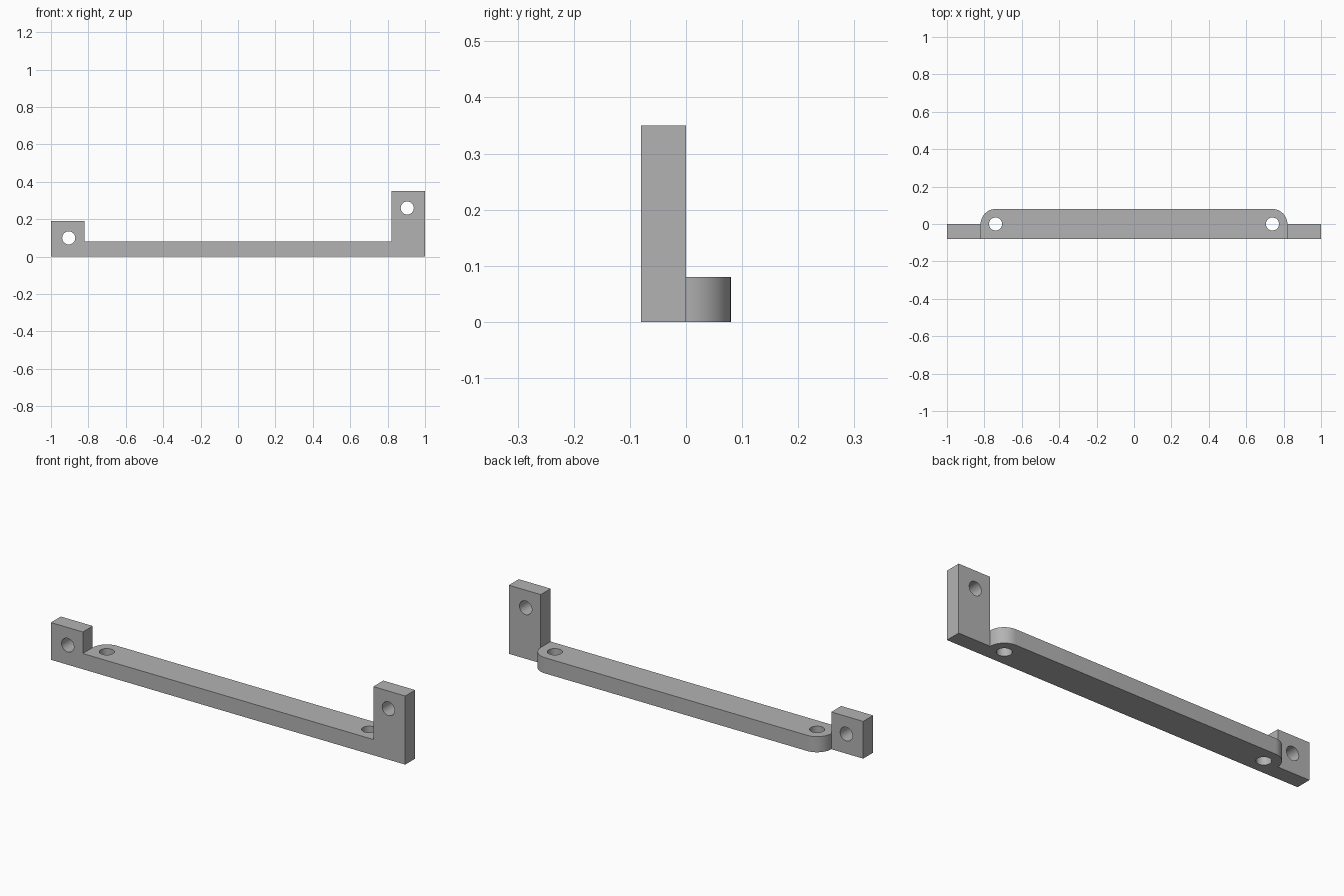
import bpy, bmesh, math
from mathutils import Matrix, Vector

cube = bpy.data.objects.get("Cube")
if cube:
    bpy.data.objects.remove(cube, do_unlink=True)

# Main dimensions
T = 0.08          # bar height, tab depth and corner radius
INNER = 0.82      # inner edge of the tabs
HOLE_X = 0.74     # upright holes, concentric with the rounded corners
HOLE_R = 0.035

grey = bpy.data.materials.new("plain grey")
grey.use_nodes = True
colour = (0.45, 0.45, 0.45, 1)
grey.diffuse_color = colour
grey.node_tree.nodes["Principled BSDF"].inputs["Base Color"].default_value = colour


def add_object(name, bm):
    bmesh.ops.recalc_face_normals(bm, faces=bm.faces)
    mesh = bpy.data.meshes.new(name)
    bm.to_mesh(mesh)
    bm.free()
    mesh.materials.append(grey)
    obj = bpy.data.objects.new(name, mesh)
    bpy.context.collection.objects.link(obj)
    return obj


def prism(name, points, direction):
    """Extrude a closed outline along a direction."""
    bm = bmesh.new()
    face = bm.faces.new([bm.verts.new(p) for p in points])
    new = bmesh.ops.extrude_face_region(bm, geom=[face])["geom"]
    verts = [v for v in new if isinstance(v, bmesh.types.BMVert)]
    bmesh.ops.translate(bm, verts=verts, vec=Vector(direction))
    return add_object(name, bm)


def hole_cutter(name, centre, axis):
    bm = bmesh.new()
    turn = Matrix.Rotation(math.pi / 2, 4, 'X') if axis == 'Y' else Matrix()
    bmesh.ops.create_cone(bm, cap_ends=True, segments=32, radius1=HOLE_R,
                          radius2=HOLE_R, depth=0.4,
                          matrix=Matrix.Translation(centre) @ turn)
    return add_object(name, bm)


def combine(target, tool, operation):
    """Apply a boolean and remove the tool."""
    mod = target.modifiers.new(operation.lower(), 'BOOLEAN')
    mod.operation, mod.solver, mod.object = operation, 'EXACT', tool
    bpy.context.view_layer.objects.active = target
    bpy.ops.object.modifier_apply(modifier=mod.name)
    bpy.data.objects.remove(tool, do_unlink=True)


# Front plate with a short tab at one end and a tall tab at the other
outline = [(-1, 0), (1, 0), (1, 0.35), (INNER, 0.35), (INNER, T),
           (-INNER, T), (-INNER, 0.19), (-1, 0.19)]
bracket = prism("mounting_bracket", [(x, -T, z) for x, z in outline], (0, T, 0))

# Back half of the bar with rounded corners
arc = [(HOLE_X + T * math.cos(a), T * math.sin(a), 0)
       for a in (math.pi / 2 * i / 12 for i in range(13))]
back = [(INNER, -T / 2, 0)] + arc
back += [(-x, y, z) for x, y, z in reversed(back)]
combine(bracket, prism("bar_back", back, (0, 0, T)), 'UNION')

# Screw holes through the bar and the tabs
for centre, axis in (((-HOLE_X, 0, 0), 'Z'), ((HOLE_X, 0, 0), 'Z'),
                     ((-0.905, 0, 0.1), 'Y'), ((0.905, 0, 0.26), 'Y')):
    combine(bracket, hole_cutter("hole_cutter", centre, axis), 'DIFFERENCE')

# Merge flat faces and smooth only the curved walls
bm = bmesh.new()
bm.from_mesh(bracket.data)
bmesh.ops.remove_doubles(bm, verts=bm.verts, dist=0.0001)
bmesh.ops.dissolve_limit(bm, angle_limit=0.01, verts=bm.verts, edges=bm.edges)
bm.to_mesh(bracket.data)
bm.free()
bpy.ops.object.select_all(action='DESELECT')
bracket.select_set(True)
bpy.context.view_layer.objects.active = bracket
bpy.ops.object.shade_smooth_by_angle(angle=math.radians(30))
